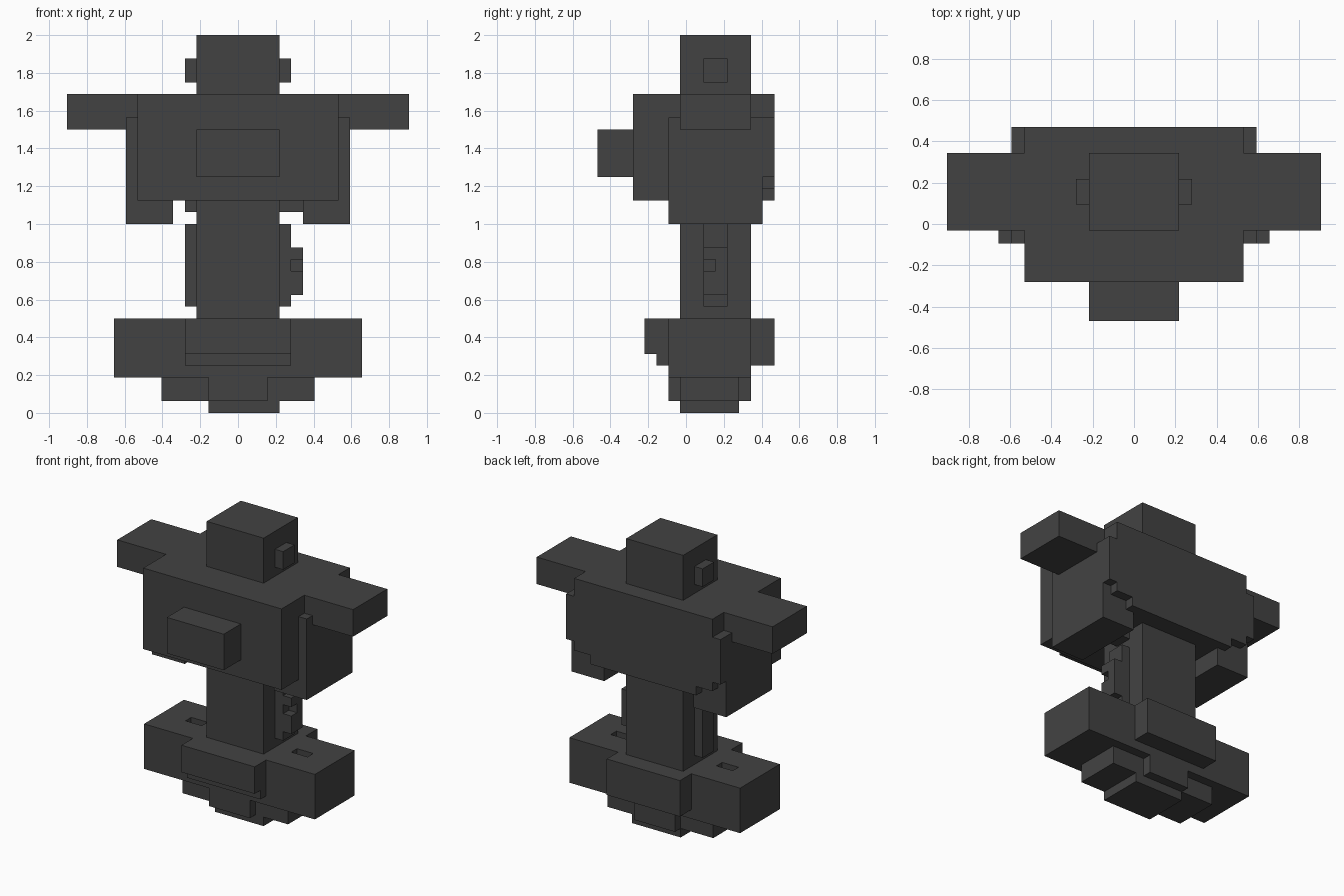
import bpy
import bmesh
from mathutils import Vector

default = bpy.data.objects.get("Cube")
if default:
    bpy.data.objects.remove(default, do_unlink=True)

U = 1 / 16                      # one block unit
W, D = 29, 15                   # overall width and depth in units

grey = bpy.data.materials.new("dark_grey")
grey.use_nodes = True
COLOUR = (0.055, 0.055, 0.055, 1)
grey.diffuse_color = COLOUR
grey.node_tree.nodes["Principled BSDF"].inputs["Base Color"].default_value = COLOUR


def block(name, x, y, z):
    """Box spanning the given unit ranges, measured from the right front bottom corner."""
    bm = bmesh.new()
    bmesh.ops.create_cube(bm, size=1)
    for v in bm.verts:
        v.co = Vector(((v.co.x * (x[1] - x[0])) * U,
                       (v.co.y * (y[1] - y[0])) * U,
                       (v.co.z * (z[1] - z[0])) * U))
    mesh = bpy.data.meshes.new(name)
    bm.to_mesh(mesh)
    bm.free()
    mesh.materials.append(grey)
    ob = bpy.data.objects.new(name, mesh)
    ob.location = (((x[0] + x[1] - W) / 2) * U,
                   ((y[0] + y[1] - D) / 2) * U,
                   ((z[0] + z[1]) / 2) * U)
    bpy.context.collection.objects.link(ob)
    return ob


def pair(name, x, y, z):
    """The same block on both sides."""
    left = block("left_" + name, x, y, z)
    right = block("right_" + name, (W - x[1], W - x[0]), y, z)
    return left, right


def carve(target, x, y, z):
    """Cut a box out of a block."""
    cutter = block("cutter", x, y, z)
    cutter.hide_render = True
    mod = target.modifiers.new("carve", "BOOLEAN")
    mod.operation = "DIFFERENCE"
    mod.solver = "EXACT"
    mod.object = cutter
    bpy.context.view_layer.update()
    bpy.context.view_layer.objects.active = target
    bpy.ops.object.modifier_apply(modifier=mod.name)
    bpy.data.objects.remove(cutter, do_unlink=True)


# Head and ears
block("head", (11, 18), (7, 13), (27, 32))
pair("ear", (18, 19), (9, 11), (28, 30))

# Torso with chest block and outstretched arms
block("torso", (6, 23), (3, 14), (18, 27))
block("chest_block", (11, 18), (0, 3), (20, 24))
pair("arm", (23, 29), (7, 13), (24, 27))

# Back plate with stepped lower corners
block("back_plate", (8, 21), (14, 15), (18, 27))
pair("back_plate_side", (21, 23), (14, 15), (19, 27))
pair("back_plate_corner", (23, 24), (13, 15), (20, 25))

# Side panels hanging below the torso
pair("side_panel", (23, 24), (6, 14), (16, 25))
pair("side_panel_foot", (20, 23), (6, 14), (16, 18))

# Waist column with side ribs
block("waist", (11, 18), (7, 13), (8, 18))
pair("waist_rib", (18, 19), (9, 11), (9, 16))
pair("waist_collar", (18, 19), (9, 11), (17, 18))
block("left_collar_tab", (19, 20), (9, 11), (17, 18))
handle = block("left_waist_handle", (19, 20), (9, 11), (10, 14))
carve(handle, (18.5, 20.5), (8.5, 10), (12, 13))

# Hips with a small slot in the top of each side
hips = block("hips", (4, 25), (6, 13), (3, 8))
for x0 in (7, 20):
    carve(hips, (x0, x0 + 2), (9, 10), (7, 8.5))
block("hip_front_plate", (10, 19), (4, 6), (5, 8))
block("hip_front_lip", (10, 19), (5, 6), (4, 5))
block("hip_back_plate", (10, 19), (13, 15), (4, 8))

# Stepped foot
block("ankle", (8, 21), (7, 12), (1, 3))
block("ankle_front_block", (12, 17), (6, 7), (1, 3))
block("ankle_back_block", (12, 17), (12, 13), (1, 3))
block("sole", (12, 18), (7, 12), (0, 1))
